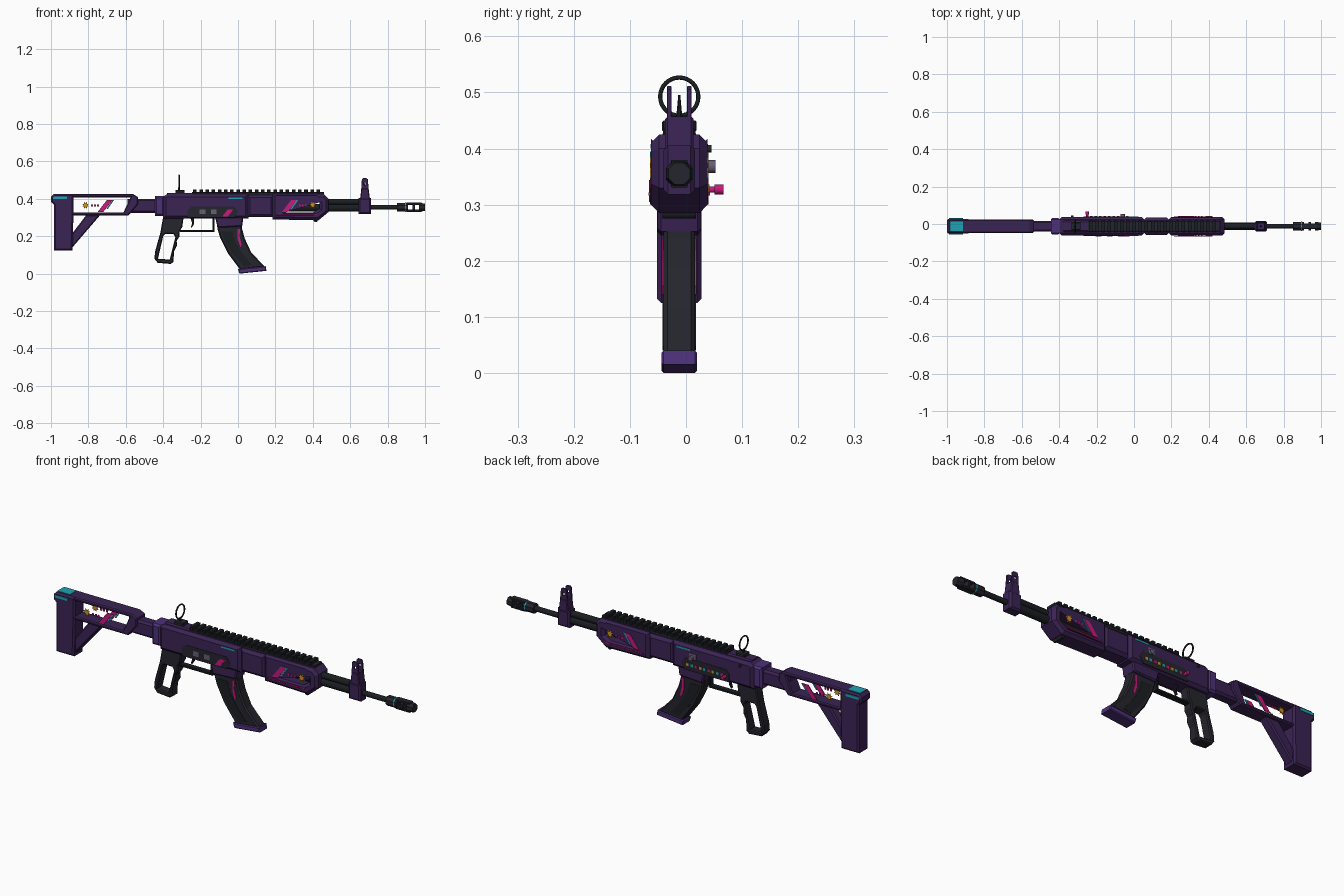
import bpy, bmesh, math
from mathutils import Matrix, Vector

cube = bpy.data.objects.get("Cube")
if cube:
    bpy.data.objects.remove(cube, do_unlink=True)

Y = -0.012   # centre plane of the body


def material(name, r, g, b):
    m = bpy.data.materials.new(name)
    m.use_nodes = True
    m.diffuse_color = (r, g, b, 1)
    node = next(n for n in m.node_tree.nodes if n.type == 'BSDF_PRINCIPLED')
    node.inputs["Base Color"].default_value = (r, g, b, 1)
    node.inputs["Roughness"].default_value = 0.6
    return m


purple = material("deep purple", .042, .017, .088)
violet = material("violet", .075, .03, .19)
dark = material("charcoal", .018, .018, .026)
black = material("black metal", .011, .013, .016)
magenta = material("magenta", .58, .01, .2)
teal = material("teal", .013, .36, .45)
gold = material("gold", .64, .3, .015)
grey = material("grey", .13, .115, .17)


def finish(name, bm, mat, smooth=False):
    me = bpy.data.meshes.new(name)
    bm.to_mesh(me)
    bm.free()
    me.materials.clear()
    me.materials.append(mat)
    for p in me.polygons:
        p.material_index = 0
        p.use_smooth = False
    ob = bpy.data.objects.new(name, me)
    bpy.context.collection.objects.link(ob)
    if smooth:
        bpy.ops.object.select_all(action='DESELECT')
        ob.select_set(True)
        bpy.context.view_layer.objects.active = ob
        bpy.ops.object.shade_smooth_by_angle(angle=math.radians(40))
    return ob


def prism(name, mat, outline, width, holes=(), bevel=.006, y=Y):
    """Side profile in x, z, filled with chamfered edges across the width."""
    cu = bpy.data.curves.new(name, 'CURVE')
    cu.dimensions = '2D'
    cu.fill_mode = 'BOTH'
    cu.extrude = width / 2 - bevel
    cu.bevel_depth = bevel
    cu.bevel_resolution = 0
    cu.offset = -bevel
    for loop in (outline, *holes):
        s = cu.splines.new('POLY')
        s.points.add(len(loop) - 1)
        for p, (x, z) in zip(s.points, loop):
            p.co = (x, z, 0, 1)
        s.use_cyclic_u = True
    tmp = bpy.data.objects.new(name + " path", cu)
    bpy.context.collection.objects.link(tmp)
    me = bpy.data.meshes.new_from_object(tmp.evaluated_get(bpy.context.evaluated_depsgraph_get()))
    bm = bmesh.new()
    bm.from_mesh(me)
    bpy.data.objects.remove(tmp, do_unlink=True)
    bpy.data.meshes.remove(me)
    bm.transform(Matrix.Translation((0, y, 0)) @ Matrix.Rotation(math.pi / 2, 4, 'X'))
    bmesh.ops.remove_doubles(bm, verts=bm.verts, dist=1e-5)
    bmesh.ops.recalc_face_normals(bm, faces=bm.faces)
    return finish(name, bm, mat)


def rect(x0, x1, z0, z1):
    return [(x0, z0), (x1, z0), (x1, z1), (x0, z1)]


def box(name, mat, x0, x1, z0, z1, width, bevel=.006, y=Y):
    return prism(name, mat, rect(x0, x1, z0, z1), width, bevel=bevel, y=y)


def rod(name, mat, start, end, r, sides=16, r2=None):
    a, b = Vector(start), Vector(end)
    bm = bmesh.new()
    bmesh.ops.create_cone(bm, cap_ends=True, segments=sides, radius1=r,
                          radius2=r if r2 is None else r2, depth=(b - a).length)
    turn = (b - a).to_track_quat('Z', 'Y').to_matrix().to_4x4()
    bm.transform(Matrix.Translation((a + b) / 2) @ turn @ Matrix.Rotation(math.pi / sides, 4, 'Z'))
    return finish(name, bm, mat, sides > 8)


def barrel_rod(name, mat, x0, x1, z, r, sides=16, r2=None):
    return rod(name, mat, (x0, Y, z), (x1, Y, z), r, sides, r2)


def decal(name, mat, outline, off, sides=(-1, 1)):
    for s in sides:
        label = name + (" right" if s < 0 else " left")
        prism(label, mat, outline, .004, bevel=0, y=Y + s * off)


def star(x, z, r):
    return [(x + math.cos(i * math.pi / 8) * r * (1 if i % 2 else .5),
             z + math.sin(i * math.pi / 8) * r * (1 if i % 2 else .5)) for i in range(16)]


def slash(x, w, z0, z1, lean=.05):
    return [(x, z0), (x + w, z0), (x + w + lean, z1), (x + lean, z1)]


def ornament(name, x_star, x_dots, x_slash, off):
    decal(name + " star", gold, star(x_star, .366, .02), off)
    for i in range(3):
        x = x_dots + i * .016
        decal(f"{name} dot {i + 1}", magenta, rect(x, x + .009, .36, .371), off)
    decal(name + " wide slash", magenta, slash(x_slash, .03, .33, .395), off)
    decal(name + " thin slash", teal, slash(x_slash + .045, .008, .345, .395, .035), off)


# Stock: butt, open frame, strut and tube
prism("butt_pad", purple, [(-.985, .125), (-.885, .125), (-.88, .30), (-.88, .425), (-.985, .425),
                           (-1, .41), (-1, .385), (-.985, .37)], .08, bevel=.008)
decal("butt stripe", teal, rect(-.99, -.915, .4, .413), .041)
box("butt_top_stripe", teal, -.985, -.915, .423, .427, .05, 0)
prism("stock_frame", purple, [(-.9, .312), (-.585, .312), (-.535, .37), (-.535, .41), (-.56, .425), (-.9, .425)],
      .072, holes=[[(-.89, .328), (-.612, .328), (-.575, .408), (-.89, .408)]], bevel=.005)
prism("stock_strut", purple, [(-.89, .135), (-.735, .315), (-.81, .315), (-.89, .21)], .05)
box("stock_tube", purple, -.59, -.43, .325, .4, .058, .01)
ornament("stock", -.815, -.785, -.75, .033)

# Receiver and magazine well
box("rear_collar", violet, -.445, -.395, .308, .415, .09, .01)
prism("receiver", purple, [(-.4, .295), (.055, .295), (.055, .425), (-.38, .425), (-.4, .412)], .1, bevel=.014)
box("upper_cover", purple, -.38, -.2, .41, .432, .06, .006)
prism("magazine_well", purple, [(-.125, .31), (.03, .31), (.022, .252), (-.108, .245)], .077)
decal("receiver panel", dark, [(-.27, .30), (-.02, .30), (.0, .33), (-.02, .36), (-.25, .36), (-.27, .34)], .05)
for i, x in enumerate((-.205, -.145)):
    decal(f"selector {i + 1}", grey, rect(x, x + .03, .318, .344), .0515, (-1,))
decal("receiver slash", magenta, slash(-.085, .03, .305, .343, .03), .0515, (-1,))
decal("receiver bar", teal, rect(-.05, .025, .4, .408), .0495)
for i in range(9):
    x = -.235 + i * .024
    decal(f"panel mark {i + 1}", (magenta, teal, gold)[i % 3], rect(x, x + .014, .322, .336), .0515, (1,))
decal("ejection port", grey, rect(-.085, -.045, .362, .39), .0505, (1,))
rod("bolt_handle", grey, (-.06, Y + .04, .368), (-.06, .053, .368), .012, 10)
rod("knob_stem", magenta, (-.25, Y + .04, .327), (-.25, .055, .327), .006, 10)
rod("knob", magenta, (-.25, .051, .327), (-.25, .067, .327), .009, 12)
rod("rear_pin", dark, (-.33, Y + .03, .4), (-.33, .045, .4), .007, 10)

# Handguard with through window
box("handguard_rear", purple, .05, .19, .302, .42, .092, .014)
prism("handguard", purple, [(.185, .29), (.43, .285), (.485, .33), (.485, .4), (.46, .425), (.185, .425)], .1,
      holes=[[(.215, .326), (.40, .326), (.435, .348), (.435, .38), (.415, .403), (.215, .403)]], bevel=.014)
rod("handguard_pivot", dark, (.415, Y - .03, .287), (.415, Y + .03, .287), .012, 12)
ornament("handguard", .4, .325, .235, .05)
decal("handguard line", magenta, rect(.215, .42, .316, .322), .053)

# Top rail with teeth
box("rail_base", dark, -.245, .46, .415, .436, .058, .003)
for i in range(21):
    x = -.24 + i * .033
    box(f"rail_tooth_{i + 1}", black, x, x + .019, .43, .45, .062, .003)

# Barrel, gas tube and muzzle
barrel_rod("inner_barrel", black, .15, .65, .352, .02)
barrel_rod("gas_tube", black, .47, .65, .384, .016)
barrel_rod("barrel", black, .64, .87, .355, .013)
barrel_rod("muzzle_rear", dark, .85, .91, .355, .025, 8)
barrel_rod("muzzle_ring_teal", teal, .893, .899, .355, .0262, 8)
barrel_rod("muzzle_rib", dark, .932, .945, .355, .025, 8)
barrel_rod("muzzle_tip", dark, .967, 1.0, .355, .026, 8, .021)
for label, z in (("top", .374), ("bottom", .336)):
    box("muzzle_bar_" + label, dark, .9, .98, z - .006, z + .006, .03, .002)

# Front sight
box("sight_block", purple, .645, .712, .318, .405, .056, .008)
prism("sight_tower", purple, [(.652, .395), (.706, .395), (.698, .457), (.66, .457)], .05, bevel=.004)
for label, s in (("right", -1), ("left", 1)):
    prism("sight_wing_" + label, purple, [(.658, .44), (.7, .44), (.694, .505), (.686, .511), (.668, .511), (.662, .505)],
          .008, holes=[rect(.673, .684, .475, .487)], bevel=.001, y=Y + s * .018)
rod("sight_post", black, (.678, Y, .455), (.678, Y, .495), .006, 8, .002)

# Rear ring sight
bpy.ops.mesh.primitive_torus_add(major_segments=32, minor_segments=8, major_radius=.034, minor_radius=.0038,
                                 location=(-.315, Y, .4925), rotation=(0, math.pi / 2, 0))
ring = bpy.context.object
ring.name = "ring_sight"
ring.data.materials.append(black)
bpy.ops.object.shade_smooth()
box("ring_stem", black, -.32, -.31, .43, .461, .012, .002)
box("ring_base", dark, -.335, -.285, .425, .447, .045, .004)

# Pistol grip, trigger and guard
prism("pistol_grip", dark, [(-.40, .305), (-.29, .305), (-.298, .25), (-.312, .225), (-.312, .2), (-.328, .175),
                            (-.326, .15), (-.342, .12), (-.345, .062), (-.36, .052), (-.43, .058), (-.447, .08),
                            (-.443, .12), (-.415, .22)], .05,
      holes=[[(-.40, .2), (-.39, .212), (-.345, .212), (-.335, .195), (-.365, .075), (-.428, .08)]], bevel=.005)
prism("trigger_guard", black, [(-.31, .222), (-.125, .222), (-.125, .3), (-.137, .3), (-.137, .234), (-.31, .234)],
      .03, bevel=.003)
prism("trigger", black, [(-.255, .3), (-.235, .3), (-.235, .265), (-.248, .245), (-.252, .25), (-.245, .27)],
      .014, bevel=.002)

# Curved magazine
prism("magazine", dark, [(-.115, .29), (-.11, .24), (-.095, .19), (-.055, .11), (.012, .02), (.145, .035),
                         (.07, .115), (.035, .19), (.022, .24), (.018, .29)], .056, bevel=.007)
decal("magazine inset", black, [(-.088, .225), (-.03, .225), (-.015, .17), (.022, .11), (.075, .048),
                                (.03, .04), (-.035, .115), (-.075, .185)], .0275)
decal("magazine stripe", magenta, [(-.002, .24), (.012, .24), (.008, .2), (.02, .155), (.014, .14), (-.002, .185)], .029)
prism("magazine_base", violet, [(.008, 0), (.152, .015), (.148, .04), (.0, .025)], .064, bevel=.004)
